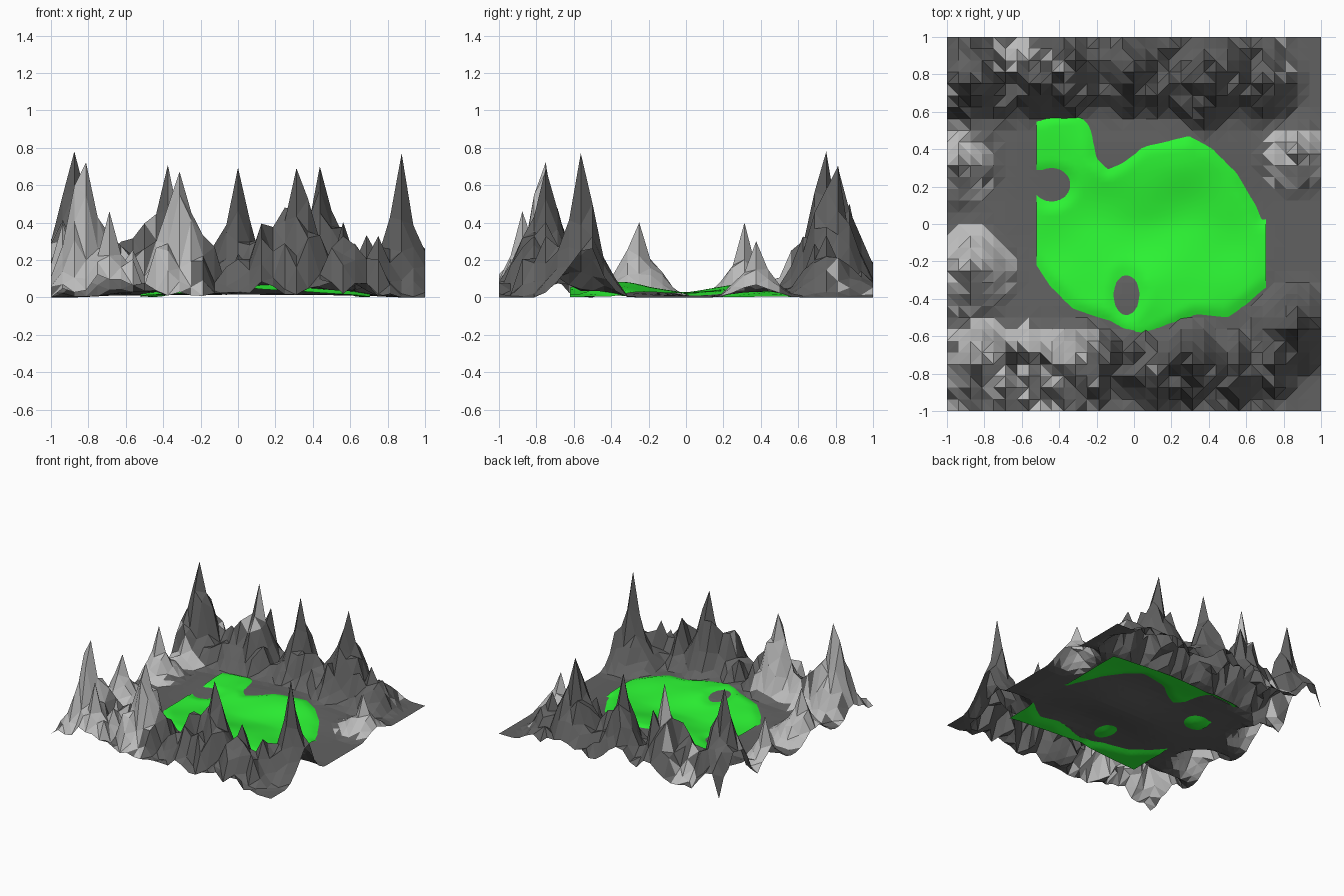
import bpy, bmesh, math, random
from mathutils import Vector, noise

if "Cube" in bpy.data.objects:
    bpy.data.objects.remove(bpy.data.objects["Cube"])

random.seed(11)
N = 32            # terrain cells per side
STEP = 2 / N


def smooth(a, b, t):
    t = max(0.0, min(1.0, (t - a) / (b - a)))
    return t * t * (3 - 2 * t)


def floor_height(x, y):
    """Gently rolling valley floor with a low trough along y = 0."""
    swell = smooth(-0.02, 0.34, abs(y)) * (1 - 0.25 * smooth(0.4, 0.62, abs(y)))
    return 0.006 + 0.008 * math.exp(-(x * x + y * y) * 1.5) \
        + 0.045 * swell * math.exp(-((x - 0.1) / 0.42) ** 2) \
        + 0.014 * smooth(0.1, 0.5, abs(y)) * (1 - smooth(0.6, 0.8, abs(x)))


# Summits: x, y, height, foot radius
PEAKS = [
    (-0.87, 0.75, 0.78, 0.30), (-0.81, -0.75, 0.72, 0.26), (-0.38, 0.81, 0.70, 0.26),
    (-0.30, -0.76, 0.65, 0.25), (0.00, 0.80, 0.68, 0.25), (0.32, -0.75, 0.66, 0.24),
    (0.44, 0.81, 0.69, 0.26), (0.87, -0.57, 0.77, 0.27), (-0.94, 0.31, 0.40, 0.23),
    (-0.88, -0.25, 0.40, 0.27), (0.88, 0.36, 0.30, 0.24), (-0.69, -0.86, 0.46, 0.22),
    (-0.94, 0.93, 0.38, 0.22), (0.12, -0.81, 0.38, 0.20), (0.56, -0.81, 0.32, 0.22),
    (0.69, 0.75, 0.32, 0.25), (-0.06, 0.94, 0.32, 0.20), (0.98, -0.50, 0.26, 0.20),
    (-0.56, 0.75, 0.30, 0.22), (0.20, 0.75, 0.28, 0.20), (-0.56, -0.69, 0.20, 0.20),
    (0.40, 0.62, 0.28, 0.15), (-0.88, 0.56, 0.25, 0.16), (0.75, -0.75, 0.32, 0.18),
]
PEAKS = [(round(px / STEP) * STEP, round(py / STEP) * STEP, h, r) for px, py, h, r in PEAKS]


def mountain_height(x, y):
    z, summit = 0.0, False
    for px, py, h, r in PEAKS:
        d = math.hypot(x - px, y - py)
        if d < 1e-4:
            summit = True
        if d < r:
            z = max(z, h * (1 - d / r) ** 1.6)
    if summit:
        return z
    # broken rock between the summits, fading to flat corners on the right
    band = smooth(0.54, 0.72, abs(y)) * (1 - 0.6 * smooth(0.85, 1.0, max(abs(x), abs(y))))
    if x > 0:
        band *= 1 - smooth(0.7, 0.9, x)
    rough = random.random() ** 2 * 0.18
    return z * random.uniform(0.6, 1.02) + band * (0.02 + rough)


def height_sheet(name, x0, x1, y0, y1, nx, ny, height, triangles=False):
    bm = bmesh.new()
    rows = []
    for j in range(ny + 1):
        y = y0 + (y1 - y0) * j / ny
        rows.append([bm.verts.new((x0 + (x1 - x0) * i / nx, y,
                                   height(x0 + (x1 - x0) * i / nx, y)))
                     for i in range(nx + 1)])
    for j in range(ny):
        for i in range(nx):
            bm.faces.new((rows[j][i], rows[j][i + 1], rows[j + 1][i + 1], rows[j + 1][i]))
    if triangles:
        bmesh.ops.triangulate(bm, faces=bm.faces[:], quad_method='SHORT_EDGE')
    me = bpy.data.meshes.new(name)
    bm.to_mesh(me)
    bm.free()
    ob = bpy.data.objects.new(name, me)
    bpy.context.collection.objects.link(ob)
    return ob


def material(name, color):
    mat = bpy.data.materials.new(name)
    mat.diffuse_color = (*color, 1)
    mat.use_nodes = True
    mat.node_tree.nodes["Principled BSDF"].inputs["Base Color"].default_value = mat.diffuse_color
    return mat


# Rocky terrain, flat shaded, with its lowest corners on z = 0
def terrain_height(x, y):
    rim = smooth(0.64, 0.9, max(abs(x), abs(y)))
    corner = smooth(0.9, 1.0, min(abs(x), abs(y)))
    return (floor_height(x, y) * (1 - rim) + mountain_height(x, y)) * (1 - corner)


terrain = height_sheet("mountain_terrain", -1, 1, -1, 1, N, N, terrain_height, True)
terrain.data.materials.append(material("dark_rock", (0.12, 0.12, 0.12)))
terrain.data.materials.append(material("pale_rock", (0.5, 0.5, 0.5)))


def pale_chance(c):
    """Pale facets gather on the left slopes and the small right hill."""
    if c.x > 0.72 and 0.15 < c.y < 0.5:
        return 0.85
    if c.x < -0.2 and c.y < 0.55:
        return 0.8
    return 0.35 if c.x < -0.2 else 0.1


for poly in terrain.data.polygons:
    c = poly.center
    rocky = (c.z > 0.05 or poly.normal.z < 0.9) and max(abs(c.x), abs(c.y)) > 0.56
    patch = 0.5 + 0.8 * noise.noise(Vector((c.x * 5, c.y * 5, 3.3)))
    if rocky and 0.6 * patch + 0.4 * random.random() < pale_chance(c):
        poly.material_index = 1

# Shoreline of the visible pool; the sheet dips below the ground outside it
SHORE = [(-0.60, 0.56), (-0.45, 0.59), (-0.29, 0.60), (-0.24, 0.54), (-0.20, 0.35),
         (-0.14, 0.29), (-0.05, 0.33), (0.05, 0.41), (0.30, 0.47), (0.42, 0.40),
         (0.55, 0.27), (0.65, 0.10), (0.68, 0.02), (0.78, 0.02), (0.78, -0.26),
         (0.60, -0.43), (0.50, -0.50), (0.33, -0.48), (0.20, -0.55), (0.00, -0.61),
         (-0.13, -0.52), (-0.33, -0.45), (-0.45, -0.33), (-0.60, -0.10)]
ISLANDS = [(-0.44, 0.21, 0.10, 0.09), (-0.52, 0.23, 0.10, 0.06), (-0.04, -0.38, 0.07, 0.11)]


def shore_distance(x, y):
    inside, best, p = False, 9.0, Vector((x, y))
    for k, b in enumerate(SHORE):
        a = SHORE[k - 1]
        if (a[1] > y) != (b[1] > y) and x < a[0] + (y - a[1]) * (b[0] - a[0]) / (b[1] - a[1]):
            inside = not inside
        va, ab = Vector(a), Vector(b) - Vector(a)
        t = max(0.0, min(1.0, (p - va).dot(ab) / ab.length_squared))
        best = min(best, (p - va - ab * t).length)
    d = best if inside else -best
    for cx, cy, rx, ry in ISLANDS:
        d = min(d, (math.hypot((x - cx) / rx, (y - cy) / ry) - 1) * min(rx, ry))
    return d


def pool_height(x, y):
    lift = max(-0.016, min(0.013, shore_distance(x, y) * 0.3))
    ripple = 0.004 * math.sin(13 * x + 1) * math.sin(14 * y) if lift > 0.012 else 0
    return max(0.002, floor_height(x, y) + lift + ripple)


# Green pool, smooth shaded
pool = height_sheet("green_pool", -0.52, 0.705, -0.62, 0.60, 48, 48, pool_height)
pool.data.materials.append(material("green", (0.026, 0.95, 0.035)))
for poly in pool.data.polygons:
    poly.use_smooth = True
